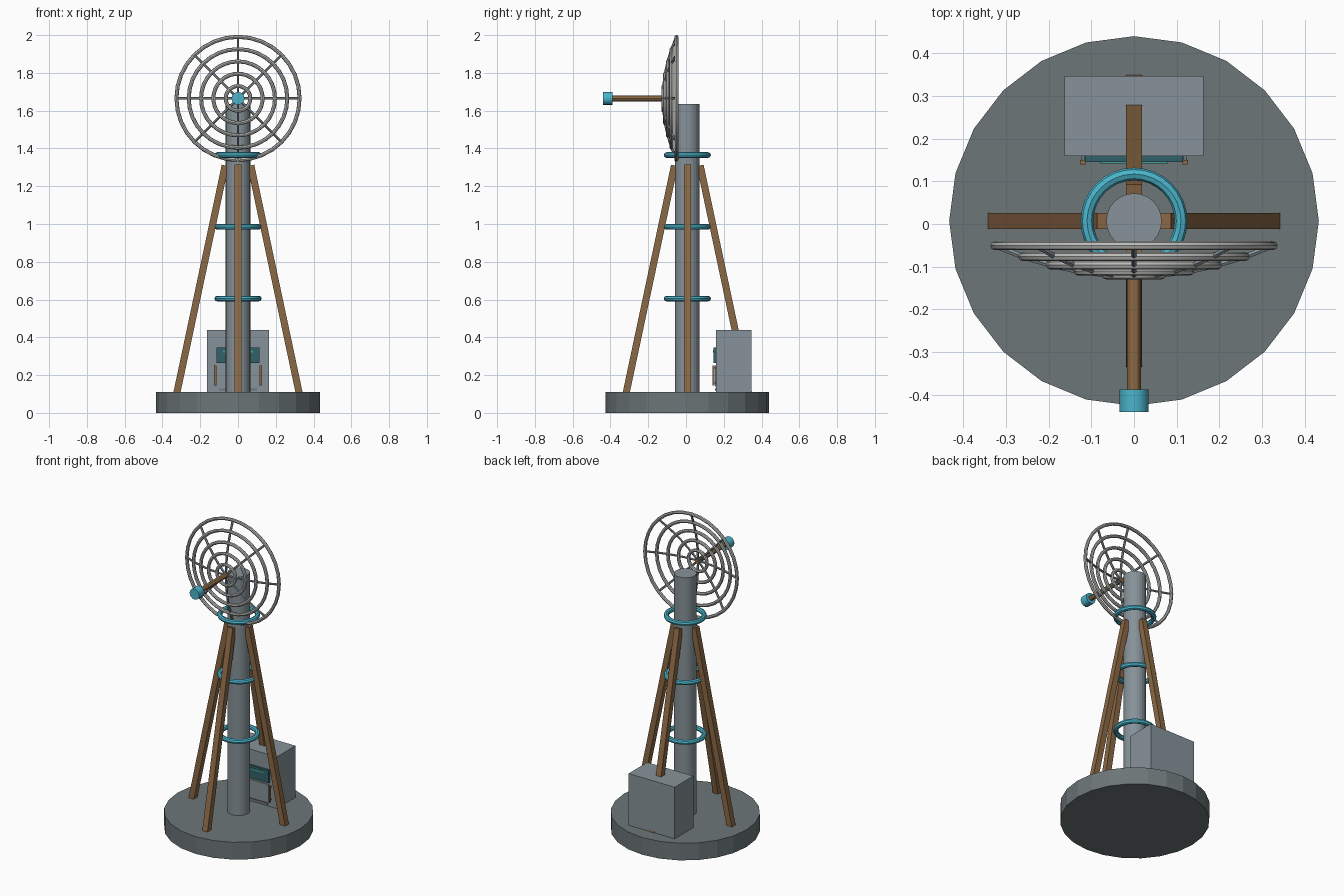
import bpy, math
from mathutils import Vector

if "Cube" in bpy.data.objects:
    bpy.data.objects.remove(bpy.data.objects["Cube"])

CY = 0.007                      # mast axis in y
HUB_Z = 1.665                   # dish axis height


def mat(name, rgb):
    m = bpy.data.materials.new(name)
    m.diffuse_color = (*rgb, 1)
    m.use_nodes = True
    m.node_tree.nodes["Principled BSDF"].inputs["Base Color"].default_value = m.diffuse_color
    return m


STONE = mat("dark_grey", (0.15, 0.18, 0.185))
STEEL = mat("steel", (0.24, 0.29, 0.32))
PALE = mat("pale_grey", (0.50, 0.51, 0.49))
WOOD = mat("bronze", (0.26, 0.14, 0.06))
CYAN = mat("cyan", (0.07, 0.46, 0.60))
TEAL = mat("dark_teal", (0.03, 0.12, 0.14))
GLOW = mat("green_teal", (0.05, 0.35, 0.30))


def finish(name, m, smooth=False):
    o = bpy.context.object
    o.name = name
    o.data.materials.append(m)
    if smooth:
        bpy.ops.object.shade_smooth_by_angle()
    return o


def box(name, lo, hi, m):
    lo, hi = Vector(lo), Vector(hi)
    bpy.ops.mesh.primitive_cube_add(size=1, location=(lo + hi) / 2)
    bpy.context.object.scale = hi - lo
    return finish(name, m)


def rod(name, a, b, r, m, sides=24, smooth=False):
    a, b = Vector(a), Vector(b)
    bpy.ops.mesh.primitive_cylinder_add(vertices=sides, radius=r, depth=(b - a).length,
                                        location=(a + b) / 2)
    bpy.context.object.rotation_euler = (b - a).to_track_quat('Z', 'Y').to_euler()
    return finish(name, m, smooth)


def ring(name, loc, major, minor, m, rot=(0, 0, 0)):
    bpy.ops.mesh.primitive_torus_add(major_segments=32, minor_segments=8, major_radius=major,
                                     minor_radius=minor, location=loc, rotation=rot)
    return finish(name, m, True)


# base and mast
rod("base", (0, CY, 0), (0, CY, 0.11), 0.433, STONE)
rod("mast", (0, CY, 0.02), (0, CY, 1.635), 0.065, STEEL)

# four square leaning legs
for i, side in enumerate(("right", "back", "left", "front")):
    a = i * math.pi / 2
    d = Vector((math.cos(a), math.sin(a), 0))
    c = Vector((0, CY, 0))
    foot, head = c + d * 0.325 + Vector((0, 0, 0.1)), c + d * 0.068 + Vector((0, 0, 1.31))
    bpy.ops.mesh.primitive_cube_add(size=1, location=(foot + head) / 2)
    o = bpy.context.object
    o.scale = (0.037, 0.037, (head - foot).length)
    o.rotation_euler = (0, -math.atan2(0.257, 1.21), a)
    finish(side + "_leg", WOOD)

# collars around the mast
for i, z in enumerate((0.605, 0.985, 1.365)):
    ring(f"collar_{i}", (0, CY, z), 0.11, 0.015, CYAN)


# dish: parabolic rings joined by eight ribs
def dish_point(r, a):
    return Vector((r * math.cos(a), -0.122 + 0.67 * r * r, HUB_Z + r * math.sin(a)))


STEP = 0.0652
for i in range(1, 6):
    r = STEP * i
    ring(f"dish_ring_{i}", (0, dish_point(r, 0).y, HUB_Z), r, 0.0105, PALE, (math.pi / 2, 0, 0))
for k in range(8):
    a = k * math.pi / 4
    for i in range(5):
        rod(f"dish_rib_{k}_{i}", dish_point(STEP * i, a), dish_point(STEP * (i + 1), a),
            0.007, STEEL, 6)

# feed arm and receiver
rod("feed_arm", (0, -0.11, HUB_Z), (0, -0.395, HUB_Z), 0.016, WOOD, 12, True)
rod("receiver", (0, -0.388, HUB_Z), (0, -0.44, HUB_Z), 0.034, CYAN, 16, True)

# equipment cabinet with control panel, door, vent and handles
box("cabinet", (-0.163, 0.159, 0.02), (0.163, 0.347, 0.44), STEEL)
box("control_panel", (-0.115, 0.145, 0.265), (0.115, 0.162, 0.345), TEAL)
box("panel_strip", (-0.08, 0.142, 0.32), (0.08, 0.15, 0.33), GLOW)
box("door", (-0.108, 0.153, 0.14), (0.108, 0.162, 0.25), STEEL)
box("vent", (-0.1, 0.153, 0.118), (0.1, 0.162, 0.13), STONE)
for s, side in ((-1, "left"), (1, "right")):
    x = 0.12 * s
    box(side + "_handle", (x - 0.006, 0.139, 0.145), (x + 0.006, 0.15, 0.25), WOOD)
    for j, z in enumerate((0.155, 0.235)):
        box(f"{side}_handle_post_{j}", (x - 0.004, 0.147, z), (x + 0.004, 0.162, z + 0.008), STONE)
